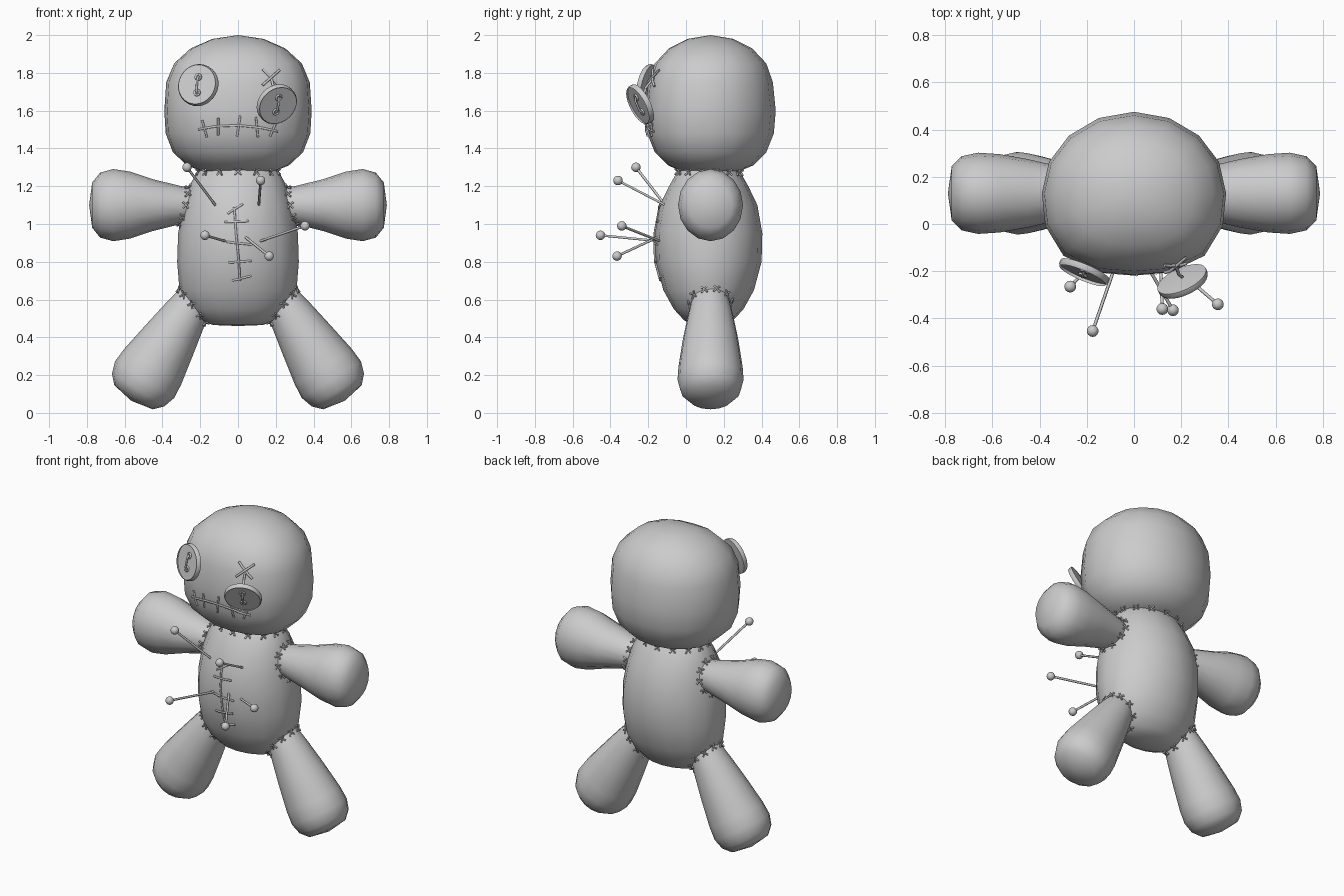
import bpy, bmesh, math
from mathutils import Vector as V
from mathutils.bvhtree import BVHTree

if "Cube" in bpy.data.objects:
    bpy.data.objects.remove(bpy.data.objects["Cube"])


class Loft:
    """Rings (t, ru, rv) swept along an axis; front > 2 squares off the -v half."""
    def __init__(self, name, origin, axis, u, prof, seg=16, front=2.0):
        self.o, self.ax, self.u = V(origin), V(axis).normalized(), V(u)
        self.u = (self.u - self.ax * self.u.dot(self.ax)).normalized()
        self.v = self.ax.cross(self.u)
        self.prof, self.front = prof, front
        bm = bmesh.new()
        rings = [[bm.verts.new(self.point(t, 2 * math.pi * i / seg)) for i in range(seg)]
                 for t, _, _ in prof]
        for a, b in zip(rings, rings[1:]):
            for i in range(seg):
                j = (i + 1) % seg
                bm.faces.new((a[i], a[j], b[j], b[i]))
        bm.faces.new(rings[0])
        bm.faces.new(rings[-1])
        bmesh.ops.remove_doubles(bm, verts=bm.verts, dist=0.0004)
        bmesh.ops.recalc_face_normals(bm, faces=bm.faces)
        self.bvh = BVHTree.FromBMesh(bm)
        me = bpy.data.meshes.new(name)
        bm.to_mesh(me)
        bm.free()
        finish(bpy.data.objects.new(name, me))

    def point(self, t, ang):
        p = self.prof
        k = 0
        while k < len(p) - 2 and t > p[k + 1][0]:
            k += 1
        d = p[k + 1][0] - p[k][0]
        f = 0 if abs(d) < 1e-6 else (t - p[k][0]) / d
        ru, rv = (p[k][m] + (p[k + 1][m] - p[k][m]) * f for m in (1, 2))
        c, s = math.cos(ang), math.sin(ang)
        if s < 0:
            n = (abs(c) ** self.front + abs(s) ** self.front) ** (1 / self.front)
            c, s = c / n, s / n
        return self.o + self.ax * t + self.u * (ru * c) + self.v * (rv * s)


def finish(ob):
    bpy.context.collection.objects.link(ob)
    bpy.ops.object.select_all(action='DESELECT')
    ob.select_set(True)
    bpy.context.view_layer.objects.active = ob
    bpy.ops.object.shade_smooth_by_angle(angle=math.radians(50))


def threads(name, paths, r=0.006):
    cu = bpy.data.curves.new(name, 'CURVE')
    cu.dimensions, cu.bevel_depth, cu.bevel_resolution = '3D', r, 1
    cu.use_fill_caps = True
    for path in paths:
        sp = cu.splines.new('POLY')
        sp.points.add(len(path) - 1)
        for q, p in zip(sp.points, path):
            q.co = (*p, 1)
    bpy.context.collection.objects.link(bpy.data.objects.new(name, cu))


def on_front(loft, pts, n=4, lift=0.004):
    """Lay an (x, z) path onto the front of a part."""
    out = []
    for (x0, z0), (x1, z1) in zip(pts, pts[1:]):
        for i in range(n + 1):
            x, z = x0 + (x1 - x0) * i / n, z0 + (z1 - z0) * i / n
            out.append(loft.bvh.ray_cast(V((x, -2, z)), V((0, 1, 0)))[0] - V((0, lift, 0)))
    return out


def seam(name, limb, target, t_free, t_in, count, size=0.024):
    """Cross stitches where a limb sinks into another part."""
    paths = []
    for i in range(count):
        a = 2 * math.pi * (i + 0.5) / count
        for k in range(201):
            t = t_free + (t_in - t_free) * k / 200
            p = limb.point(t, a)
            co, nor, _, _ = target.bvh.find_nearest(p)
            if (p - co).dot(nor) < 0:
                break
        back = math.copysign(size, t_free - t_in)
        radial = (p - limb.o - limb.ax * t).normalized()
        side = limb.ax.cross(radial)
        mid = p + (nor + radial).normalized() * 0.010
        on_limb = limb.point(t + back, a) + radial * 0.003
        co, nor, _, _ = target.bvh.find_nearest(p + radial * size)
        for s in (-0.016, 0.016):
            paths.append([co + nor * 0.003 + side * s, mid, on_limb - side * s])
    threads(name, paths, 0.005)


# Head and torso
head = Loft("head", (0, 0.13, 0), (0, 0, 1), (1, 0, 0), [
    (1.265, 0, 0), (1.27, .17, .13), (1.31, .27, .225), (1.38, .345, .295), (1.48, .383, .335),
    (1.6, .39, .345), (1.75, .38, .33), (1.85, .338, .295), (1.93, .25, .22),
    (1.98, .135, .12), (2.0, 0, 0)], front=2.6)
torso = Loft("torso", (0, 0.12, 0), (0, 0, 1), (1, 0, 0), [
    (.46, 0, 0), (.465, .13, .08), (.49, .2, .13), (.55, .265, .185), (.65, .31, .24),
    (.8, .322, .28), (.95, .317, .284), (1.1, .29, .258), (1.2, .258, .21),
    (1.27, .22, .17), (1.34, .15, .11), (1.36, 0, 0)])
seam("neck_stitches", torso, head, 1.15, 1.34, 14)

# Arms and legs, mirrored
arm_prof = [(.12, 0, 0), (.125, .07, .07), (.24, .09, .095), (.30, .1, .11), (.45, .137, .145),
            (.57, .177, .166), (.66, .191, .172), (.73, .172, .157), (.772, .12, .115), (.788, 0, 0)]
leg_prof = [(-.14, 0, 0), (-.135, .06, .06), (0, .098, .1), (.1, .12, .12), (.25, .148, .147),
            (.42, .178, .17), (.5, .184, .175), (.565, .163, .16), (.61, .12, .12), (.632, 0, 0)]
for s, side in ((-1, "left"), (1, "right")):
    arm = Loft(side + "_arm", (0, .13, 1.1), (s, 0, 0), (0, 0, 1), arm_prof)
    leg = Loft(side + "_leg", (s * .23, .13, .6), (s * .53, 0, -.85), (1, 0, 0), leg_prof)
    seam(side + "_arm_stitches", arm, torso, .5, .13, 10)
    seam(side + "_leg_stitches", leg, torso, .3, -.13, 10)

# Mouth and chest stitching
mouth = [(-.21, 1.50), (-.12, 1.517), (0, 1.522), (.12, 1.51), (.21, 1.49)]
bars = [(-.165, 1.46, -.19, 1.55), (-.105, 1.47, -.105, 1.56), (-.005, 1.465, .012, 1.575),
        (.105, 1.46, .095, 1.565), (.17, 1.465, .2, 1.535)]
threads("mouth_stitches", [on_front(head, mouth)] +
        [on_front(head, [(a, b), (c, d)]) for a, b, c, d in bars])
cut = [(-.02, 1.09), (-.01, .95), (.005, .8), (.01, .7)]
bars = [(-.055, 1.055, .025, 1.105), (-.07, 1.01, .055, 1.015), (-.06, .905, .075, .89),
        (-.05, .795, .07, .805), (-.03, .70, .07, .725)]
threads("chest_stitches", [on_front(torso, cut)] +
        [on_front(torso, [(a, b), (c, d)]) for a, b, c, d in bars])

# Button eyes: one sewn tight, one dangling on a thread
btn_prof = [(-.02, 0), (-.02, .095), (-.008, .112), (.01, .112), (.02, .106), (.02, .09),
            (.008, .08), (.006, 0)]
for side, c, n in (("left", (-.21, -.2, 1.735), (-.38, -.9, .2)),
                   ("right", (.205, -.24, 1.635), (.38, -.82, -.42))):
    b = Loft(side + "_button_eye", c, n, (0, 0, 1), [(t, r, r) for t, r in btn_prof], 28)
    face = b.o + b.ax * .009
    holes = []
    for h in (-.042, .042):
        holes.append([face + b.u * (h + .015 * math.cos(i * math.pi / 4))
                      + b.v * .015 * math.sin(i * math.pi / 4) for i in range(9)])
    sewn = [face - b.u * .045, face - b.u * .03 + b.ax * .012,
            face + b.u * .03 + b.ax * .012, face + b.u * .045]
    threads(side + "_button_thread", holes + [sewn])
knot = on_front(head, [(.175, 1.775), (.176, 1.775)], 1)[0]
threads("loose_eye_thread", [
    on_front(head, [(.13, 1.82), (.22, 1.73)], lift=.01),
    on_front(head, [(.13, 1.735), (.22, 1.815)], lift=.014),
    [knot, V((.19, -.215, 1.72)), V((.205, -.225, 1.645))]], 0.007)

# Pins stuck in the chest
pins = [((-.27, -.265, 1.30), (-.12, -.11, 1.10)), ((.12, -.36, 1.23), (.11, -.11, 1.10)),
        ((-.175, -.453, .94), (-.07, -.15, .91)), ((.355, -.34, .99), (.12, -.14, .91)),
        ((.165, -.365, .83), (.04, -.15, .93))]
threads("pin_shafts", [[V(a), V(b)] for a, b in pins], 0.007)
for i, (a, _) in enumerate(pins):
    me = bpy.data.meshes.new("pin_head")
    bm = bmesh.new()
    bmesh.ops.create_uvsphere(bm, u_segments=14, v_segments=10, radius=0.025)
    bm.to_mesh(me)
    bm.free()
    ob = bpy.data.objects.new(f"pin_head_{i + 1}", me)
    ob.location = a
    finish(ob)
